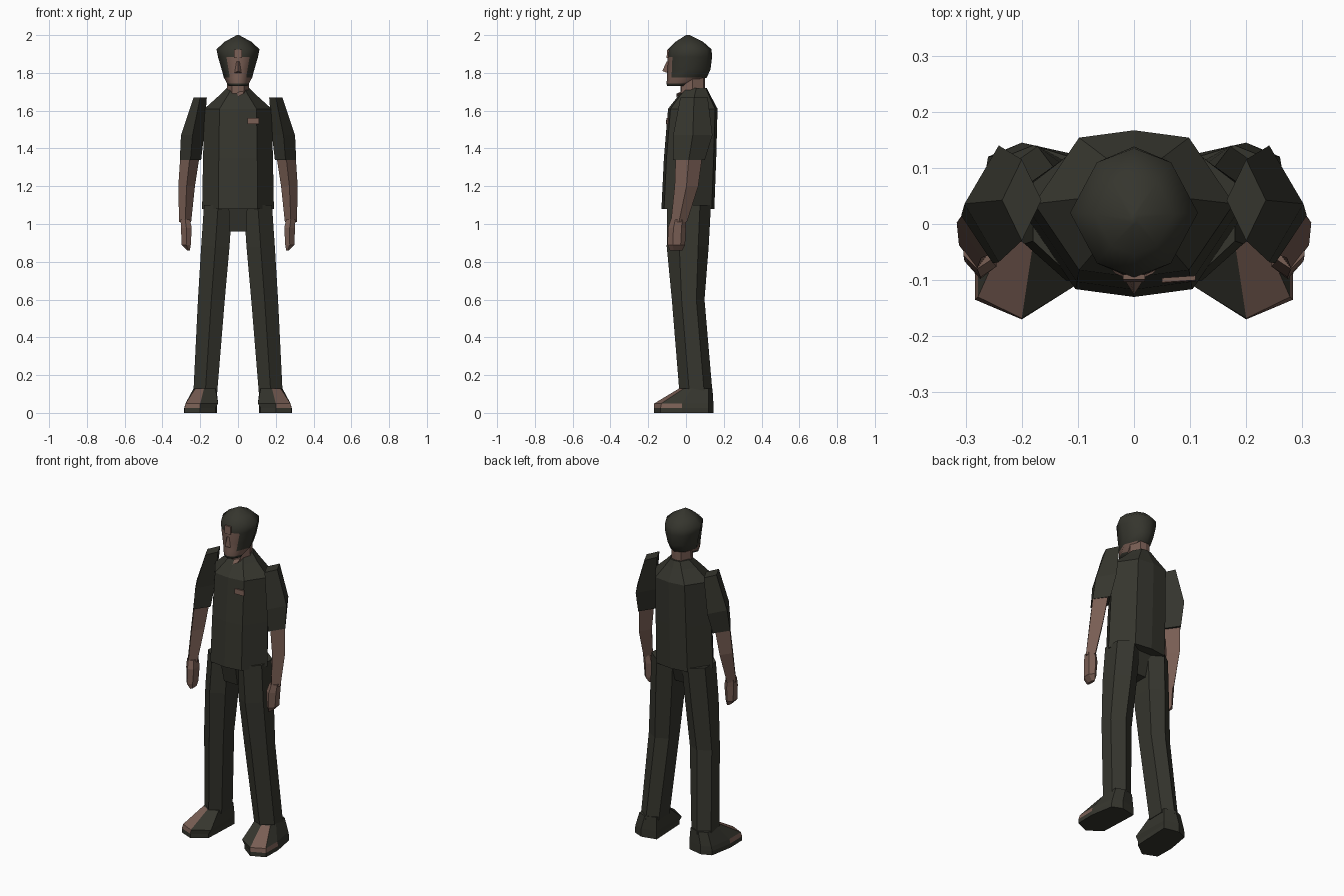
import bpy, bmesh
from mathutils import Vector

cube = bpy.data.objects.get("Cube")
if cube:
    bpy.data.objects.remove(cube)


def material(name, rgb):
    m = bpy.data.materials.new(name)
    m.use_nodes = True
    m.diffuse_color = (*rgb, 1)
    bsdf = next(n for n in m.node_tree.nodes if n.type == 'BSDF_PRINCIPLED')
    bsdf.inputs["Base Color"].default_value = (*rgb, 1)
    bsdf.inputs["Roughness"].default_value = 0.9
    return m


DARK = material("dark olive cloth", (0.036, 0.036, 0.027))
SKIN = material("warm brown skin", (0.19, 0.112, 0.088))


def loft(name, rings, mat, other=None, rule=None, smooth=False):
    """Skin a closed solid over rings; faces that meet the rule take the other colour."""
    bm = bmesh.new()
    loops = [[bm.verts.new(p) for p in ring] for ring in rings]
    for a, b in zip(loops, loops[1:]):
        for i in range(len(a)):
            j = (i + 1) % len(a)
            bm.faces.new((a[i], a[j], b[j], b[i]))
    bm.faces.new(loops[0][::-1])
    bm.faces.new(loops[-1])
    bmesh.ops.recalc_face_normals(bm, faces=bm.faces)
    for f in bm.faces:
        f.smooth = smooth
        if rule and rule(f.calc_center_median(), f.normal):
            f.material_index = 1
    mesh = bpy.data.meshes.new(name)
    bm.to_mesh(mesh)
    bm.free()
    mesh.materials.append(mat)
    if other:
        mesh.materials.append(other)
    ob = bpy.data.objects.new(name, mesh)
    bpy.context.collection.objects.link(ob)
    return ob


def body_ring(z, w, front, back, cx=0.55, k=0.9):
    """Symmetric eight-sided section with a ridge at front and back."""
    mid = (front + back) / 2
    f, b = mid + (front - mid) * k, mid + (back - mid) * k
    half = [(cx * w, f), (w, mid), (cx * w, b)]
    pts = [(0, front)] + half + [(0, back)] + [(-x, y) for x, y in half[::-1]]
    return [(x, y, z) for x, y in pts]


def diamond(z, inner, outer, front, back, s, shift=0.5):
    """Four-sided limb section with ridges at front and back."""
    x, y = inner + (outer - inner) * shift, (front + back) / 2
    return [(s * px, py, z) for px, py in ((x, front), (outer, y), (x, back), (inner, y))]


def hexagon(z, inner, outer, front, back, s):
    """Six-sided limb section with a flat inner side and an outer ridge."""
    w, d = outer - inner, back - front
    pts = ((inner, front + d * .2), (inner + w * .5, front), (outer, front + d * .3),
           (outer, back - d * .25), (inner + w * .5, back), (inner, back - d * .2))
    return [(s * x, y, z) for x, y in pts]


def slab(x0, x1, y0, y1, z):
    return [(x0, y0, z), (x1, y0, z), (x1, y1, z), (x0, y1, z)]


# Shirt
loft("shirt", [body_ring(*r) for r in (
    (1.08, .19, -.13, .15), (1.35, .185, -.117, .16), (1.61, .178, -.095, .167),
    (1.68, .10, -.04, .13), (1.72, .06, .0, .11))], DARK)

# Open collar and chest badge
loft("collar_opening", [
    [(.0, -.052, 1.675), (.03, -.05, 1.69), (.03, -.01, 1.71), (-.01, -.01, 1.71)],
    [(.0, -.04, 1.675), (.03, -.04, 1.69), (.03, .0, 1.70), (-.01, .0, 1.70)]], SKIN)
loft("chest_badge", [
    [(x, y + d, z) for x, y, z in ((.05, -.102, 1.53), (.11, -.098, 1.53),
                                   (.11, -.096, 1.56), (.05, -.1, 1.56))]
    for d in (-.004, .004)], SKIN)

# Neck
loft("neck", [body_ring(1.66, .06, -.03, .10), body_ring(1.80, .055, -.03, .10)], SKIN)


# Head with hair cap and chin strap
def is_skin(c, n):
    jaw = 1.74 < c.z < 1.79 and c.y < .05
    face = 1.74 < c.z < 1.88 and c.y < -.04 and abs(c.x) < .06
    return jaw or face


loft("head", [body_ring(*r, .58, .78) for r in (
    (1.73, .05, -.10, .01), (1.745, .058, -.103, .03), (1.775, .075, -.10, .11),
    (1.82, .087, -.10, .13), (1.885, .106, -.098, .138), (1.925, .114, -.095, .135),
    (1.965, .07, -.055, .09), (2.0, .006, .0, .02))], DARK, SKIN, is_skin, True)
loft("nose", [[(-.018, -.098, 1.80), (.018, -.098, 1.80), (0, -.126, 1.81)],
              [(-.008, -.096, 1.86), (.008, -.096, 1.86), (0, -.102, 1.86)]], SKIN)
loft("forehead_patch", [slab(-.02, .02, -.103, -.094, 1.88),
                        slab(-.02, .02, -.099, -.09, 1.925)], SKIN)

# Trouser seat
loft("trouser_seat", [slab(-.045, .045, -.07, .05, .96),
                      slab(-.05, .05, -.10, .10, 1.10)], DARK)

for side, s in (("left", 1), ("right", -1)):
    # Short sleeve
    loft(side + "_sleeve", [diamond(*r, s) for r in (
        (1.34, .195, .308, -.07, .10), (1.47, .18, .302, -.068, .14),
        (1.67, .165, .235, -.03, .115))], DARK)

    # Forearm and hand
    loft(side + "_forearm", [diamond(*r, s) for r in (
        (1.01, .248, .312, -.08, .005), (1.20, .228, .316, -.06, .065),
        (1.35, .205, .306, -.055, .085))], SKIN)
    loft(side + "_hand", [hexagon(*r, s) for r in (
        (.86, .255, .27, -.085, -.02), (.89, .25, .298, -.098, -.005),
        (.98, .245, .302, -.095, .0), (1.025, .255, .304, -.08, .0))], SKIN)

    # Trouser leg
    loft(side + "_trouser_leg", [hexagon(*r, s) for r in (
        (.11, .11, .236, -.035, .14), (.60, .07, .212, -.075, .098),
        (.88, .045, .195, -.102, .12), (1.10, .03, .18, -.10, .132))], DARK)

    # Shoe: sole outline lofted up to the ankle, with a tan outer toe
    sole = [(.11, .125), (.20, .145), (.26, .12), (.285, -.02), (.283, -.135),
            (.20, -.17), (.12, -.11)]
    welt = [(.11, .125), (.20, .145), (.255, .12), (.278, -.02), (.278, -.13),
            (.20, -.168), (.105, -.11)]
    ankle = [(.115, .12), (.18, .14), (.23, .12), (.235, .03), (.225, -.01),
             (.18, -.035), (.12, -.015)]
    rings = [[(s * x, y, z) for x, y in pts] for pts, z in
             ((sole, 0), (sole, .025), (welt, .05), (ankle, .13))]
    loft(side + "_shoe", rings, DARK, SKIN,
         lambda c, n: c.z > .03 and c.y < -.06 and abs(c.x) > .18)
